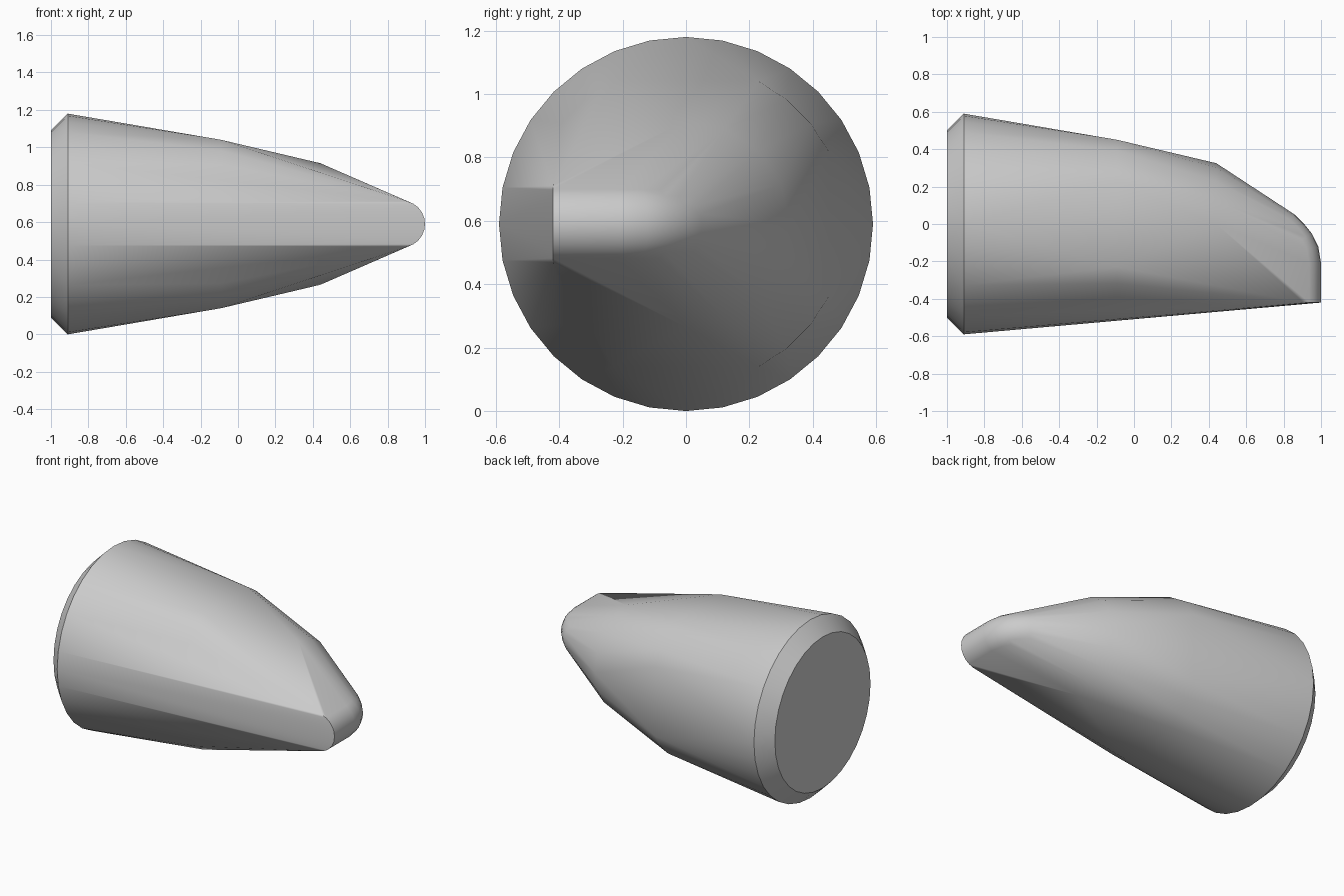
import bpy, bmesh
from math import sin, cos, radians, pi
from mathutils import Vector

cube = bpy.data.objects.get("Cube")
if cube:
    bpy.data.objects.remove(cube)

MID = 0.59  # height of the body axis


def ring(x, radius, angles):
    """Points on a circle around the body axis; 0 degrees points to the back."""
    return [Vector((x, radius * cos(a), MID + radius * sin(a))) for a in angles]


def circle(n):
    return [2 * pi * i / n for i in range(n)]


# Round base with a chamfered rim
points = ring(-1, 0.5, circle(32)) + ring(-0.91, 0.59, circle(32))

# Shoulder: four short arcs
shoulder = [radians(q + a) for q in (0, 90, 180, 270) for a in (27, 39, 51, 63)]
points += ring(-0.09, 0.505, shoulder)

# Narrower neck
points += ring(0.44, 0.325, circle(16))

# Rounded nose ridge: half circles swept around an elbow (outer x, outer y, turn)
R = 0.125
for x, y, turn in [(1, -0.42, 0), (1, -0.21, 0), (0.985, -0.12, 15),
                   (0.95, -0.05, 30), (0.91, 0.0, 40), (0.86, 0.05, 47)]:
    out = Vector((cos(radians(turn)), sin(radians(turn)), 0))
    centre = Vector((x, y, MID)) - out * R
    for i in range(13):
        a = pi * (i / 12 - 0.5)
        points.append(centre + R * (out * cos(a) + Vector((0, 0, sin(a)))))

# Skin stretched over all the sections
bm = bmesh.new()
for p in points:
    bm.verts.new(p)
hull = bmesh.ops.convex_hull(bm, input=bm.verts[:])
bmesh.ops.delete(bm, geom=[v for v in bm.verts if not v.link_faces], context='VERTS')
bmesh.ops.dissolve_limit(bm, angle_limit=radians(0.5), verts=bm.verts[:], edges=bm.edges[:])
bmesh.ops.recalc_face_normals(bm, faces=bm.faces[:])

mesh = bpy.data.meshes.new("tapered_body")
bm.to_mesh(mesh)
bm.free()
body = bpy.data.objects.new("tapered_body", mesh)
bpy.context.collection.objects.link(body)

# Plain grey material
grey = bpy.data.materials.new("light_grey")
grey.use_nodes = True
colour = (0.6, 0.6, 0.6, 1)
grey.diffuse_color = colour
grey.node_tree.nodes["Principled BSDF"].inputs["Base Color"].default_value = colour
mesh.materials.append(grey)

# Smooth skin, sharp rim and nose cap
bpy.ops.object.select_all(action='DESELECT')
body.select_set(True)
bpy.context.view_layer.objects.active = body
bpy.ops.object.shade_smooth_by_angle(angle=radians(30))
